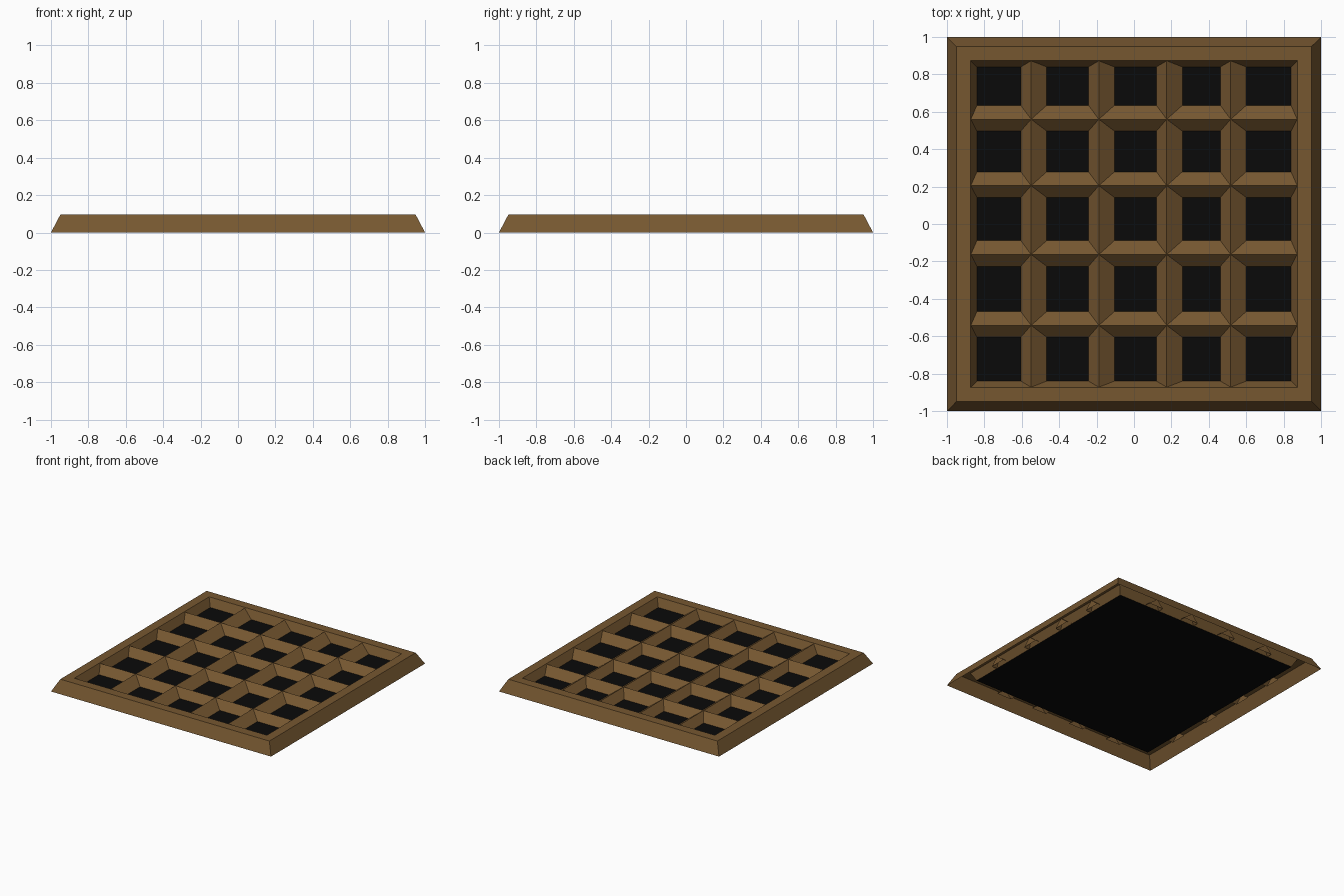
import bpy

if "Cube" in bpy.data.objects:
    bpy.data.objects.remove(bpy.data.objects["Cube"])

PLATE_Z = 0.03
TOP_Z = 0.095


def material(name, rgb):
    m = bpy.data.materials.new(name)
    m.diffuse_color = (*rgb, 1)
    m.use_nodes = True
    m.node_tree.nodes["Principled BSDF"].inputs["Base Color"].default_value = m.diffuse_color
    return m


wood = material("brown_wood", (0.18, 0.095, 0.03))
dark = material("black", (0.003, 0.003, 0.003))


def add_mesh(name, verts, faces, mat):
    me = bpy.data.meshes.new(name)
    me.from_pydata(verts, [], faces)
    me.materials.append(mat)
    ob = bpy.data.objects.new(name, me)
    bpy.context.collection.objects.link(ob)
    return ob


# Hollow frame: square rings joined into outer slope, flat top, inner slope
profile = [(1.0, 0.0), (0.95, TOP_Z), (0.875, TOP_Z), (0.84, PLATE_Z)]
corners = [(-1, -1), (1, -1), (1, 1), (-1, 1)]
verts = [(r * x, r * y, z) for r, z in profile for x, y in corners]
faces = [(4 * i + k, 4 * i + (k + 1) % 4, 4 * i + 4 + (k + 1) % 4, 4 * i + 4 + k)
         for i in range(len(profile) - 1) for k in range(4)]
add_mesh("frame", verts, faces, wood)

# Thin dark backing panel
add_mesh("back_panel", [(0.842 * x, 0.842 * y, PLATE_Z) for x, y in corners],
         [(0, 1, 2, 3)], dark)


# Ridged bars whose ends run through the frame's inner slope
def rib(name, low, crest, high, along_x):
    section = [(low, PLATE_Z), (crest, 0.09), (high, PLATE_Z)]
    pts = []
    for end in (-0.89, 0.89):
        for c, z in section:
            pts.append((end, c, z) if along_x else (c, end, z))
    quads = [(0, 3, 4, 1), (1, 4, 5, 2), (0, 1, 2), (3, 5, 4)]
    if not along_x:
        quads = [q[::-1] for q in quads]
    quads = [q[::-1] for q in quads]
    add_mesh(name, pts, quads, wood)


for i, c in enumerate((-0.55, -0.188, 0.175, 0.517)):
    rib(f"long_bar_{i + 1}", c - 0.055, c, c + 0.083, False)
for i, c in enumerate((-0.542, -0.163, 0.205, 0.56)):
    rib(f"cross_bar_{i + 1}", c - 0.063, c, c + 0.074, True)
